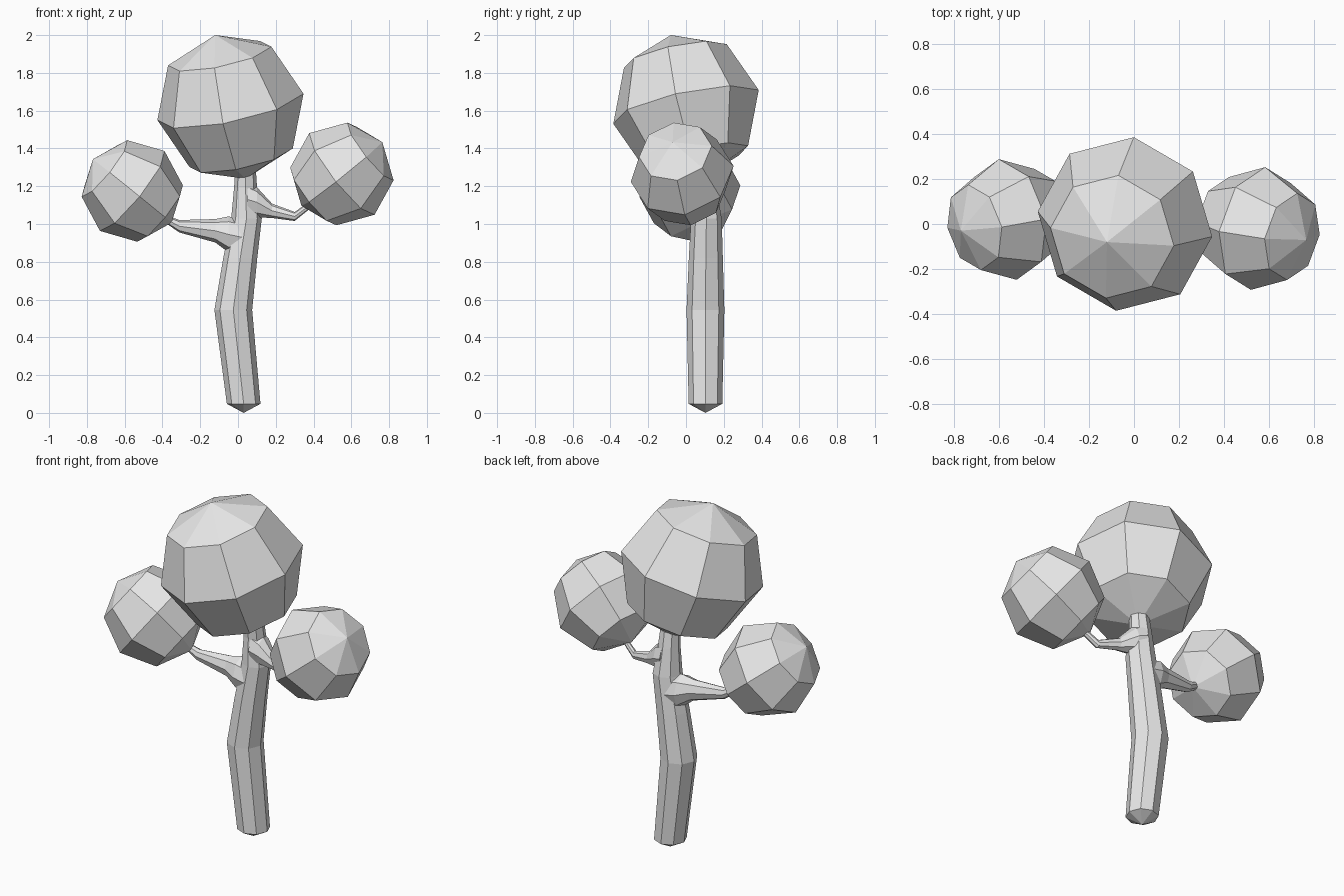
import bpy
import bmesh
from math import cos, sin, tau
from mathutils import Matrix, Vector

cube = bpy.data.objects.get("Cube")
if cube:
    bpy.data.objects.remove(cube, do_unlink=True)

# One plain grey for the whole tree
grey = bpy.data.materials.new("plain_grey")
grey.use_nodes = True
grey.diffuse_color = (0.8, 0.8, 0.8, 1)
for node in grey.node_tree.nodes:
    if node.type == 'BSDF_PRINCIPLED':
        node.inputs["Base Color"].default_value = (0.8, 0.8, 0.8, 1)


def finish(name, bm):
    bmesh.ops.recalc_face_normals(bm, faces=bm.faces)
    mesh = bpy.data.meshes.new(name)
    bm.to_mesh(mesh)
    bm.free()
    mesh.materials.append(grey)
    obj = bpy.data.objects.new(name, mesh)
    bpy.context.collection.objects.link(obj)


def limb(name, stations, upright, start=None, sides=8):
    """Loft octagons through (centre, radius) stations, level if upright."""
    bm = bmesh.new()
    rings = []
    for centre, radius in stations:
        ring = []
        for i in range(sides):
            a, b = radius * cos(tau * i / sides), radius * sin(tau * i / sides)
            offset = Vector((a, b, 0)) if upright else Vector((0, a * 0.85, b))
            ring.append(bm.verts.new(Vector(centre) + offset))
        rings.append(ring)
    for low, high in zip(rings, rings[1:]):
        for i in range(sides):
            j = (i + 1) % sides
            bm.faces.new((low[i], low[j], high[j], high[i]))
    bm.faces.new(rings[-1])
    if start:
        tip = bm.verts.new(start)
        for i in range(sides):
            bm.faces.new((tip, rings[0][i], rings[0][(i + 1) % sides]))
    else:
        bm.faces.new(rings[0])
    finish(name, bm)


def crown(name, centre, radius, axis, side):
    """Coarse ball whose pole follows axis, with an equator corner at side."""
    a = Vector(axis).normalized()
    s = Vector(side)
    s = (s - a * s.dot(a)).normalized()
    turn = Matrix((s, a.cross(s), a)).transposed().to_4x4()
    bm = bmesh.new()
    bmesh.ops.create_uvsphere(bm, u_segments=8, v_segments=4, radius=radius,
                              matrix=Matrix.Translation(centre) @ turn)
    finish(name, bm)


# Bent trunk with a blunt pointed foot
limb("trunk", [
    ((0.03, 0.103, 0.048), 0.089),
    ((-0.025, 0.103, 0.545), 0.1),
    ((0.012, 0.105, 0.82), 0.09),
    ((0.045, 0.108, 1.03), 0.081),
    ((0.04, 0.1, 1.19), 0.061),
    ((0.04, 0.09, 1.28), 0.055),
], True, start=(0.03, 0.103, 0))

# Branches flare where they leave the trunk
limb("right_branch", [
    ((0.02, 0.105, 0.93), 0.095),
    ((-0.05, 0.105, 0.945), 0.095),
    ((-0.12, 0.1, 0.964), 0.062),
    ((-0.31, 0.08, 0.988), 0.033),
    ((-0.38, 0.07, 1.025), 0.022),
], False)
limb("left_branch", [
    ((0.05, 0.1, 1.13), 0.09),
    ((0.1, 0.095, 1.115), 0.08),
    ((0.18, 0.08, 1.07), 0.038),
    ((0.3, 0.05, 1.04), 0.024),
    ((0.38, 0.03, 1.1), 0.02),
], False)

# Leaf balls
crown("top_crown", (-0.04, 0, 1.62), 0.397, (-0.08, -0.08, 0.38), (0.04, 0.39, 0.09))
crown("left_crown", (0.55, -0.02, 1.265), 0.277, (0.21, -0.05, 0.165), (0.03, 0.26, 0.04))
crown("right_crown", (-0.56, 0.02, 1.175), 0.272, (-0.21, -0.05, 0.17), (-0.04, 0.27, 0.03))
